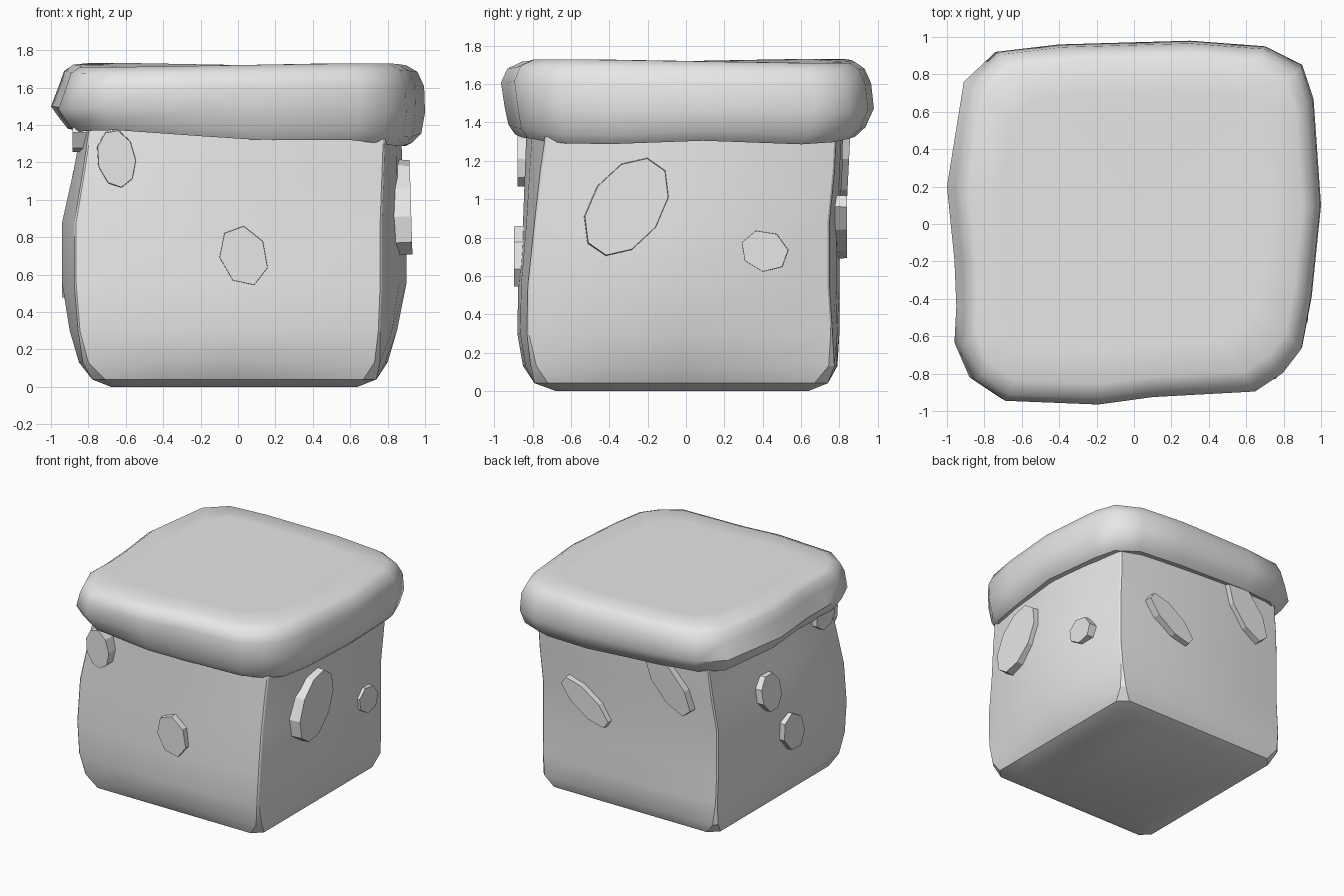
import bpy, bmesh, math

cube = bpy.data.objects.get("Cube")
if cube:
    bpy.data.objects.remove(cube, do_unlink=True)

stone = bpy.data.materials.new("stone_grey")
stone.use_nodes = True
grey = (0.8, 0.8, 0.8, 1)
stone.diffuse_color = grey
stone.node_tree.nodes["Principled BSDF"].inputs["Base Color"].default_value = grey


def loft(name, rings, sharp_angle=None):
    """Bridge equal-length closed rings and cap both ends."""
    bm = bmesh.new()
    rows = [[bm.verts.new(p) for p in ring] for ring in rings]
    n = len(rows[0])
    for low, high in zip(rows, rows[1:]):
        for i in range(n):
            j = (i + 1) % n
            bm.faces.new((low[i], low[j], high[j], high[i]))
    bm.faces.new(rows[0][::-1])
    bm.faces.new(rows[-1])
    bmesh.ops.recalc_face_normals(bm, faces=bm.faces)
    mesh = bpy.data.meshes.new(name)
    bm.to_mesh(mesh)
    bm.free()
    mesh.materials.append(stone)
    obj = bpy.data.objects.new(name, mesh)
    bpy.context.collection.objects.link(obj)
    if sharp_angle:
        bpy.ops.object.select_all(action="DESELECT")
        obj.select_set(True)
        bpy.context.view_layer.objects.active = obj
        bpy.ops.object.shade_smooth_by_angle(angle=math.radians(sharp_angle))
    return obj


STEPS = [-1, -0.55, 0, 0.55, 1]
EVEN = [1, 0.3, 0, 0.3, 1]       # inset along an evenly bowed side
SKEWED = [1, 0.6, 0.25, 0, 0.5]  # side that swells near the front


def section(z, x0, x1, y0, y1, side, front, corner):
    """Square section with bowed sides and small corner chamfers."""
    back = side * 0.4

    def span(a, b, t):
        return a + (b - a) * (t + 1) / 2

    x_left, x_right = x0 + side * 0.5 + corner, x1 - side - corner
    y_near, y_far = y0 + front + corner, y1 - back - corner
    ring = [(span(x_left, x_right, t), y0 + front * e, z) for t, e in zip(STEPS, EVEN)]
    ring += [(x1 - side * e, span(y_near, y_far, t), z) for t, e in zip(STEPS, EVEN)]
    ring += [(span(x_right, x0 + side + corner, t), y1 - back * e, z)
             for t, e in zip(STEPS, EVEN)]
    ring += [(x0 + side * e, span(y_far, y_near, t), z) for t, e in zip(STEPS, SKEWED)]
    return ring


# Block body: height, x range, y range, side bulge, front bulge, corner chamfer
body_levels = [
    (0.00, -0.68, 0.64, -0.68, 0.64, 0.00, 0.00, 0.08),
    (0.04, -0.78, 0.74, -0.79, 0.74, 0.00, 0.00, 0.07),
    (0.13, -0.85, 0.80, -0.85, 0.79, 0.04, 0.04, 0.03),
    (0.30, -0.90, 0.85, -0.88, 0.80, 0.09, 0.05, 0.01),
    (0.55, -0.94, 0.90, -0.875, 0.80, 0.13, 0.05, 0.01),
    (0.88, -0.94, 0.90, -0.85, 0.80, 0.13, 0.06, 0.01),
    (1.15, -0.88, 0.88, -0.84, 0.815, 0.10, 0.08, 0.01),
    (1.42, -0.83, 0.87, -0.83, 0.82, 0.08, 0.11, 0.01),
]
loft("block_body", [section(*level) for level in body_levels], 30)

# Overhanging cap slab: one irregular outline, scaled per level
outline = [
    (-0.96, -0.65), (-0.88, -0.84), (-0.72, -0.95), (-0.2, -0.97), (0.1, -0.93),
    (0.65, -0.9), (0.8, -0.8), (0.9, -0.67), (0.95, -0.4), (1, 0.1),
    (0.96, 0.67), (0.9, 0.85), (0.7, 0.95), (0.3, 0.98), (-0.4, 0.96),
    (-0.74, 0.92), (-0.91, 0.76), (-1, 0.2), (-0.96, -0.2), (-0.95, -0.45),
]


def cap_ring(z, left, right, front, back, low):
    """low = 1 follows the wavy underside, 0 the gently warped top."""
    ring = []
    for x, y in outline:
        wave = -0.04 * x + 0.012 * math.cos(6 * math.atan2(y, x))
        ring.append((x * (left if x < 0 else right), y * (front if y < 0 else back),
                     z + low * wave - (1 - low) * 0.015 * x * y))
    return ring


# Height, then scale towards left, right, front and back edges, then wave
cap_levels = [
    (1.36, 0.82, 0.82, 0.82, 0.82, 1),
    (1.335, 0.91, 0.93, 0.92, 0.90, 1),
    (1.385, 0.95, 0.98, 0.955, 0.955, 1),
    (1.48, 1.0, 1.0, 0.975, 1.0, 0.4),
    (1.61, 0.955, 0.995, 0.995, 0.985, 0.1),
    (1.685, 0.93, 0.96, 0.96, 0.95, 0),
    (1.72, 0.88, 0.90, 0.88, 0.90, 0),
    (1.72, 0.72, 0.72, 0.70, 0.72, 0),
]
loft("cap_slab", [cap_ring(*level) for level in cap_levels], 50)

# Raised chips on the four sides
place = {
    "front": lambda u, z, d: (u, -d, z),
    "back": lambda u, z, d: (u, d, z),
    "left": lambda u, z, d: (d, u, z),
    "right": lambda u, z, d: (-d, u, z),
}


def chip(name, side, u, z, long, wide, tilt, reach, sides=8, lean=0):
    """Flat oval plate; lean tips its upper edge towards the body."""
    a = math.radians(tilt)
    rings = []
    for depth, size in ((reach - 0.13, 1.0), (reach, 0.97)):
        ring = []
        for i in range(sides):
            t = 2 * math.pi * (i + 0.5) / sides
            p, q = long * size * math.cos(t), wide * size * math.sin(t)
            rise = p * math.sin(a) + q * math.cos(a)
            across = p * math.cos(a) - q * math.sin(a)
            ring.append(place[side](u + across, z + rise, depth - lean * rise))
        rings.append(ring)
    loft(name, rings)


chip("front_chip_middle", "front", 0.03, 0.70, 0.17, 0.13, 110, 0.898, 7)
chip("front_chip_upper", "front", -0.65, 1.22, 0.16, 0.105, 100, 0.88, 9)
chip("left_chip_large", "left", -0.31, 0.96, 0.29, 0.19, 55, 0.925, 10, 0.03)
chip("left_chip_small", "left", 0.41, 0.73, 0.13, 0.11, -20, 0.89, 7)
chip("back_chip_low", "back", 0.325, 0.855, 0.26, 0.095, 35, 0.84)
chip("back_chip_upper", "back", -0.43, 1.20, 0.28, 0.12, 50, 0.85, 8, -0.05)
chip("right_chip_middle", "right", 0.19, 1.02, 0.15, 0.13, 90, 0.905, 8, 0.18)
chip("right_chip_low", "right", -0.05, 0.62, 0.17, 0.13, 60, 0.94, 7)
chip("right_chip_upper", "right", -0.53, 1.36, 0.13, 0.11, 0, 0.885, 7)
